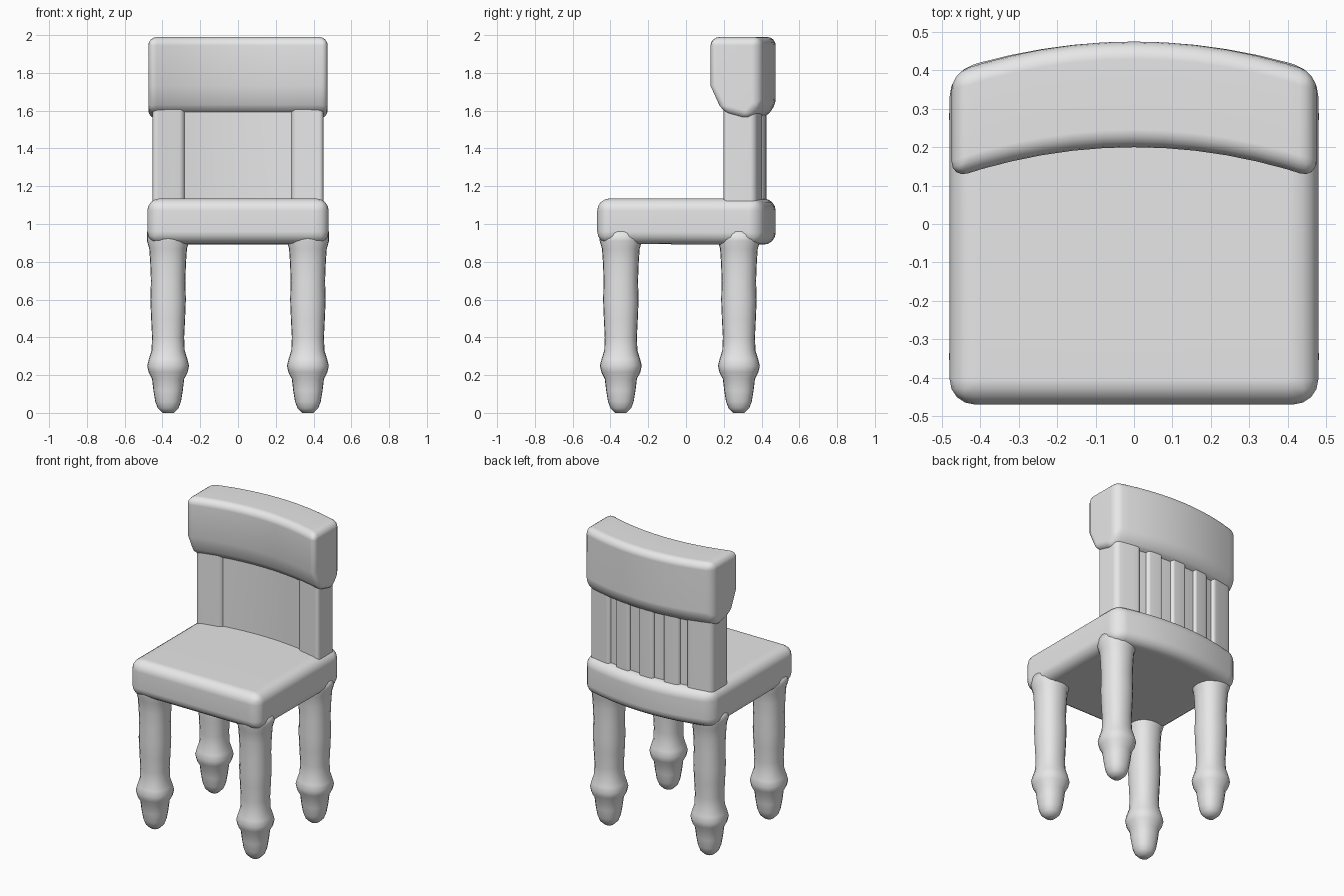
import bpy, bmesh, math

cube = bpy.data.objects.get("Cube")
if cube:
    bpy.data.objects.remove(cube, do_unlink=True)

# One plain clay grey
grey = bpy.data.materials.new("clay_grey")
grey.use_nodes = True
colour = (0.8, 0.8, 0.8, 1)
grey.diffuse_color = colour
grey.node_tree.nodes["Principled BSDF"].inputs["Base Color"].default_value = colour


def finish(name, bm):
    bmesh.ops.recalc_face_normals(bm, faces=bm.faces)
    mesh = bpy.data.meshes.new(name)
    bm.to_mesh(mesh)
    bm.free()
    mesh.materials.append(grey)
    mesh.shade_smooth()
    obj = bpy.data.objects.new(name, mesh)
    bpy.context.collection.objects.link(obj)
    return obj


def loft(bm, rings):
    """Skin a list of closed rings and cap both ends."""
    loops = [[bm.verts.new(p) for p in ring] for ring in rings]
    for a, b in zip(loops, loops[1:]):
        for i in range(len(a)):
            j = (i + 1) % len(a)
            bm.faces.new((a[i], a[j], b[j], b[i]))
    bm.faces.new(loops[0])
    bm.faces.new(loops[-1])


def bowed(name, profile, x0, x1, steps, radius):
    """Sweep a (y, z, bow) outline across x; bow curves it back in the middle."""
    rings = []
    for k in range(steps + 1):
        x = x0 + (x1 - x0) * k / steps
        curve = 1 - (x / 0.47) ** 2
        rings.append([(x, y + bow * curve, z) for y, z, bow in profile])
    bm = bmesh.new()
    loft(bm, rings)
    obj = finish(name, bm)
    bevel = obj.modifiers.new("soft_edges", 'BEVEL')
    bevel.width = radius
    bevel.segments = 4
    bevel.limit_method = 'ANGLE'
    bevel.angle_limit = math.radians(35)
    obj.modifiers.new("even_shading", 'WEIGHTED_NORMAL')
    return obj


def slab(front, back, bottom, top, bow):
    return [(front, bottom, bow), (front, top, bow), (back, top, bow), (back, bottom, bow)]


# Seat: straight front, rear edge bowed outward
bowed("seat", [(-0.47, 0.895, 0), (-0.47, 1.135, 0),
               (0.40, 1.135, 0.075), (0.40, 0.89, 0.075)], -0.48, 0.48, 12, 0.065)

# Backrest panel, with thicker side stiles and faint slats behind
bowed("back_panel", slab(0.205, 0.345, 1.05, 1.75, 0.065), -0.445, 0.445, 12, 0.03)
for side, label in ((1, "left"), (-1, "right")):
    a, b = sorted((side * 0.28, side * 0.452))
    bowed(label + "_stile", slab(0.188, 0.365, 1.05, 1.75, 0.065), a, b, 3, 0.03)
for n in range(3):
    x = (n - 1) * 0.18
    bowed("back_slat_%d" % (n + 1), slab(0.28, 0.362, 1.05, 1.7, 0.065),
          x - 0.055, x + 0.055, 2, 0.02)

# Heavy top rail, tapering into the panel on the front and stepped at the rear
bowed("top_rail", [(0.12, 1.99, 0.08), (0.12, 1.73, 0.08), (0.185, 1.59, 0.07),
                   (0.33, 1.55, 0.07), (0.395, 1.62, 0.08), (0.395, 1.99, 0.08)],
      -0.475, 0.475, 12, 0.045)

# Turned legs with an ankle collar and rounded foot: (radius, height)
turning = [(0.03, 0.005), (0.055, 0.025), (0.068, 0.06), (0.078, 0.12), (0.085, 0.18),
           (0.103, 0.215), (0.111, 0.25), (0.102, 0.285), (0.088, 0.33), (0.085, 0.4),
           (0.09, 0.5), (0.094, 0.6), (0.091, 0.7), (0.095, 0.8), (0.1, 0.87),
           (0.112, 0.91), (0.112, 0.96)]
sides = 20
for y, end in ((-0.345, "front"), (0.28, "back")):
    for x, hand in ((0.37, "left"), (-0.37, "right")):
        rings = []
        for r, z in turning:
            ring = []
            for i in range(sides):
                t = math.tau * i / sides
                # Slightly squared cross-section
                s = r * (1 + 0.05 * (1 - math.cos(4 * t)) / 2)
                ring.append((x + s * math.cos(t), y + s * math.sin(t), z))
            rings.append(ring)
        bm = bmesh.new()
        loft(bm, [[(px, py, 0) if k == 0 else (px, py, pz) for px, py, pz in ring]
                  for k, ring in enumerate(rings)])
        finish("%s_%s_leg" % (end, hand), bm)
